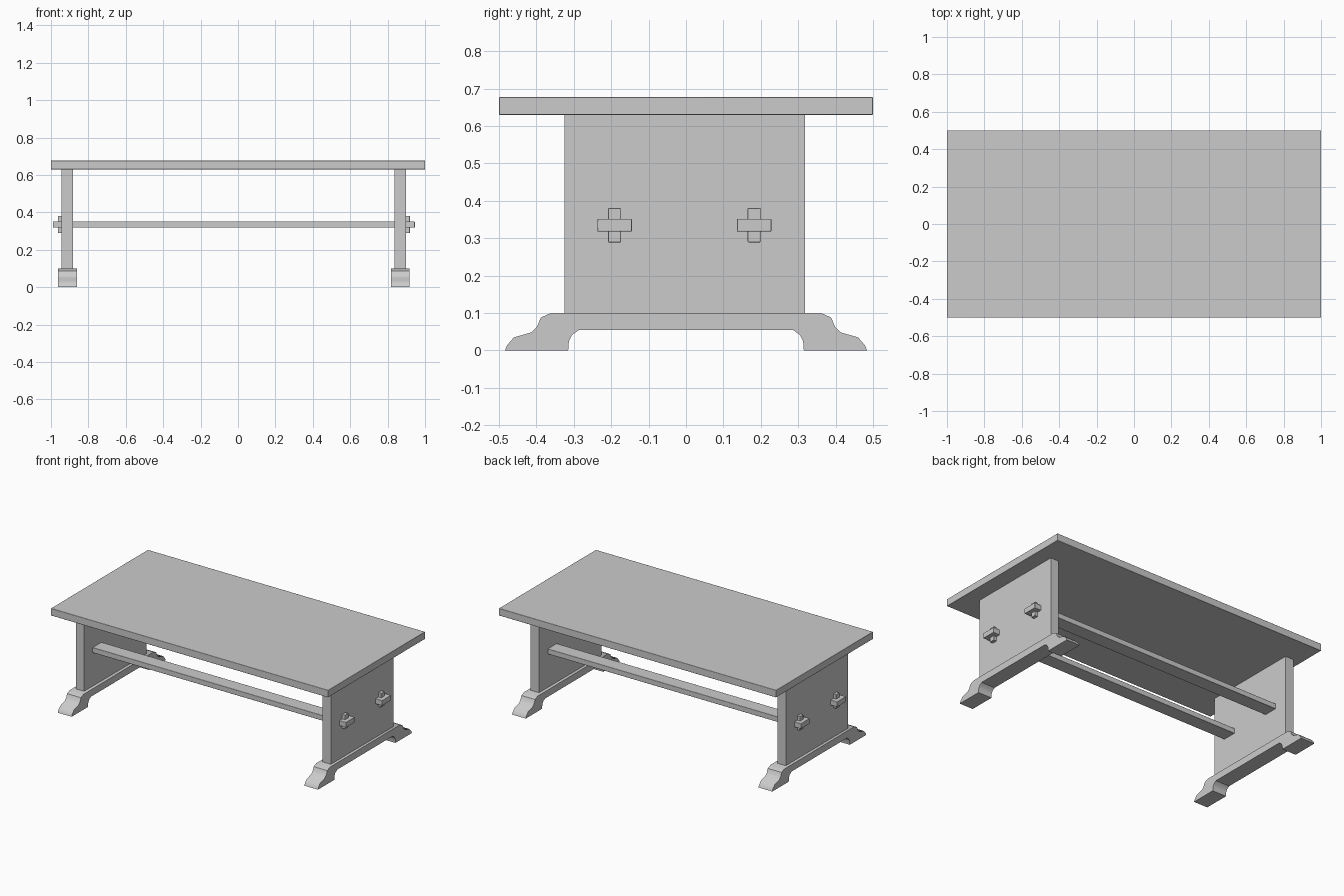
import bpy, bmesh
from mathutils import Vector

old = bpy.data.objects.get("Cube")
if old:
    bpy.data.objects.remove(old, do_unlink=True)

# Single plain grey for the whole table
grey = bpy.data.materials.new("plain grey")
grey.use_nodes = True
GREY = (0.6, 0.6, 0.6, 1)
grey.diffuse_color = GREY
grey.node_tree.nodes["Principled BSDF"].inputs["Base Color"].default_value = GREY


def finish(name, bm, bevel):
    bmesh.ops.recalc_face_normals(bm, faces=bm.faces)
    mesh = bpy.data.meshes.new(name)
    bm.to_mesh(mesh)
    bm.free()
    mesh.materials.append(grey)
    ob = bpy.data.objects.new(name, mesh)
    bpy.context.collection.objects.link(ob)
    if bevel:
        mod = ob.modifiers.new("soft edges", "BEVEL")
        mod.width, mod.segments = bevel, 2
        mod.limit_method, mod.angle_limit = "ANGLE", 1.0
    bpy.ops.object.select_all(action="DESELECT")
    ob.select_set(True)
    bpy.context.view_layer.objects.active = ob
    bpy.ops.object.shade_smooth_by_angle(angle=0.6)
    return ob


def box(name, x, y, z, bevel=0.002):
    """Box from its (min, max) range on each axis."""
    bm = bmesh.new()
    bmesh.ops.create_cube(bm, size=1)
    for v in bm.verts:
        v.co = Vector([(a + b) / 2 + c * (b - a) for c, (a, b) in zip(v.co, (x, y, z))])
    return finish(name, bm, bevel)


def foot(name, x0, x1):
    """Sled foot: half profile mirrored in y, then extruded along x."""
    half = [(0.286, 0.055), (0.305, 0.041), (0.313, 0.025), (0.315, 0),
            (0.484, 0), (0.479, 0.013), (0.46, 0.035), (0.414, 0.048),
            (0.398, 0.064), (0.388, 0.088), (0.361, 0.1)]
    outline = half + [(-y, z) for y, z in reversed(half)]
    bm = bmesh.new()
    face = bm.faces.new([bm.verts.new((x0, y, z)) for y, z in outline])
    ext = bmesh.ops.extrude_face_region(bm, geom=[face])
    new = [g for g in ext["geom"] if isinstance(g, bmesh.types.BMVert)]
    bmesh.ops.translate(bm, verts=new, vec=(x1 - x0, 0, 0))
    return finish(name, bm, 0)


# Top board
box("table_top", (-1, 1), (-0.5, 0.5), (0.63, 0.677))

# End panels on sled feet
for side, panel, sled in (("right", (-0.943, -0.883), (-0.962, -0.862)),
                          ("left", (0.838, 0.898), (0.818, 0.916))):
    box(side + "_end_panel", panel, (-0.325, 0.318), (0.095, 0.632), 0)
    foot(side + "_foot", *sled)

# Two stretchers running through the panels, each locked by upright pegs
for side, y in (("front", -0.191), ("back", 0.182)):
    box(side + "_stretcher", (-0.989, 0.945), (y - 0.046, y + 0.046), (0.318, 0.352))
    for end, x in (("right", (-0.963, -0.94)), ("left", (0.895, 0.919))):
        box(f"{side}_{end}_peg", x, (y - 0.017, y + 0.017), (0.289, 0.381))
